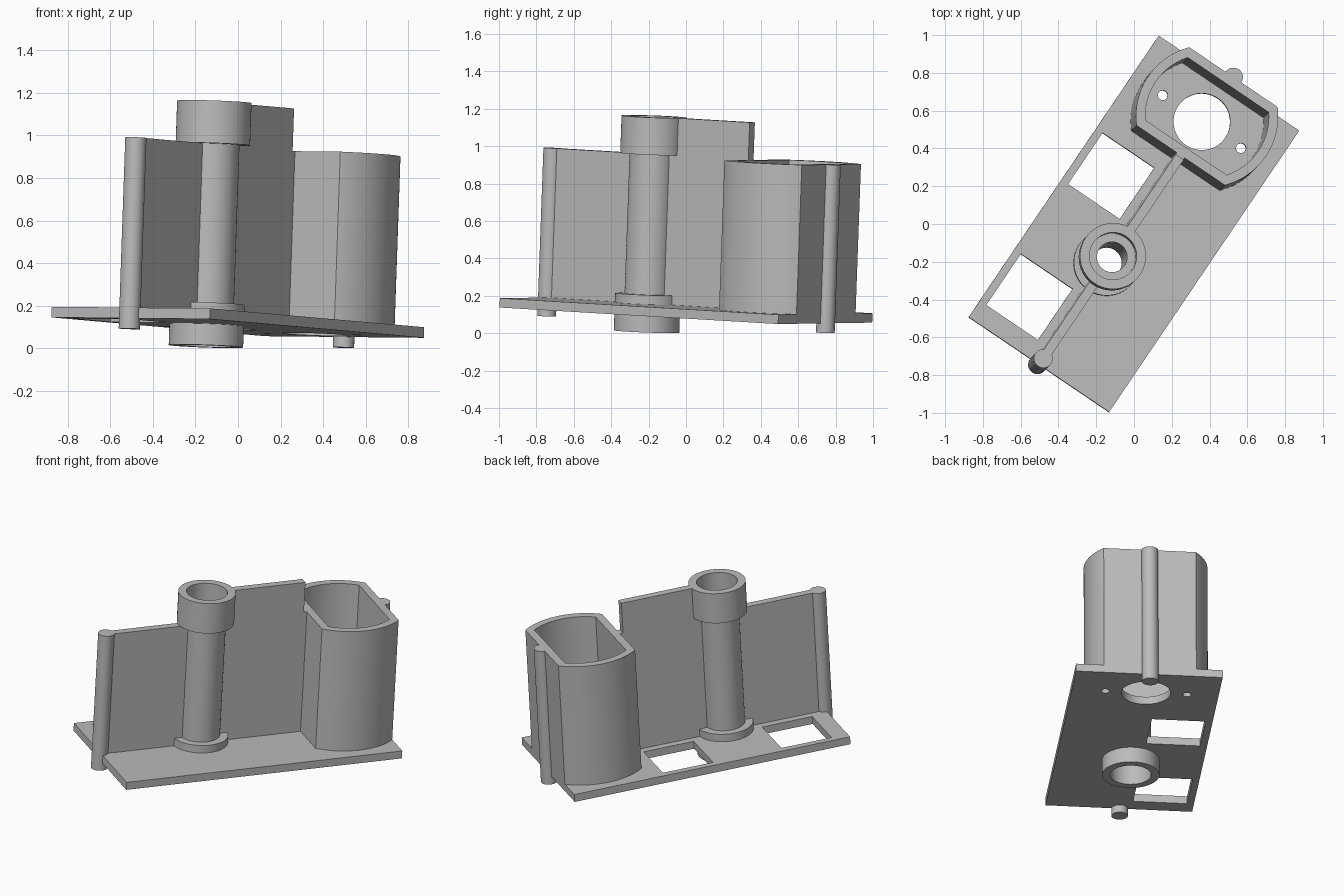
import bpy, bmesh, math
from mathutils import Matrix, Vector

cube = bpy.data.objects.get("Cube")
if cube:
    bpy.data.objects.remove(cube, do_unlink=True)

# One grey plastic
grey = bpy.data.materials.new("light grey plastic")
grey.use_nodes = True
colour = (0.5, 0.5, 0.5, 1)
grey.diffuse_color = colour
grey.node_tree.nodes["Principled BSDF"].inputs["Base Color"].default_value = colour

# Tilted bracket frame: u along the plate, v across it, w out of its top
w = Vector((0.0345, 0.036, 1)).normalized()
u = Vector((0.56, 0.828, 0))
u = (u - w * u.dot(w)).normalized()
v = w.cross(u)
FRAME = Matrix.Translation((0, 0.001, 0.147)) @ Matrix((u, v, w)).transposed().to_4x4()

MID = 0.005                  # centre line across the plate
HALF_L, HALF_W = 0.9, 0.449
TUBE_U, HOLDER_U = -0.253, 0.65
TALL, TOP, THICK = 1.0, 0.8, 0.05


def finish(name, bm):
    bmesh.ops.recalc_face_normals(bm, faces=bm.faces)
    mesh = bpy.data.meshes.new(name)
    bm.to_mesh(mesh)
    bm.free()
    mesh.materials.append(grey)
    obj = bpy.data.objects.new(name, mesh)
    bpy.context.collection.objects.link(obj)
    obj.matrix_world = FRAME
    return obj


def activate(obj):
    bpy.ops.object.select_all(action='DESELECT')
    obj.select_set(True)
    bpy.context.view_layer.objects.active = obj


def smooth(obj):
    activate(obj)
    bpy.ops.object.shade_smooth_by_angle(angle=math.radians(30))
    return obj


def prism(name, outline, low, high):
    bm = bmesh.new()
    bottom = [bm.verts.new((x, y, low)) for x, y in outline]
    top = [bm.verts.new((x, y, high)) for x, y in outline]
    bm.faces.new(bottom)
    bm.faces.new(top)
    for i in range(len(outline)):
        j = (i + 1) % len(outline)
        bm.faces.new((bottom[i], bottom[j], top[j], top[i]))
    return finish(name, bm)


def rect(x0, x1, y0, y1):
    return [(x0, y0), (x1, y0), (x1, y1), (x0, y1)]


def circle(x, y, r, n=64):
    return [(x + r * math.cos(math.tau * i / n), y + r * math.sin(math.tau * i / n))
            for i in range(n)]


def oval(x, y, r, flat, n=32):
    """Circle with two flats facing along u."""
    start = math.acos(flat / r)
    pts = []
    for side in (0, math.pi):
        for i in range(n + 1):
            a = side + start + (math.pi - 2 * start) * i / n
            pts.append((x + r * math.cos(a), y + r * math.sin(a)))
    return pts


def cut(obj, outlines, low, high):
    for outline in outlines:
        cutter = prism("cutter", outline, low, high)
        cutter.hide_render = True
        mod = obj.modifiers.new("cut", 'BOOLEAN')
        mod.operation = 'DIFFERENCE'
        mod.solver = 'EXACT'
        mod.object = cutter
        activate(obj)
        bpy.ops.object.modifier_apply(modifier=mod.name)
        bpy.data.objects.remove(cutter, do_unlink=True)


# Base plate with two windows, shaft hole, screw holes and tube seat
plate = prism("base_plate", rect(-HALF_L, HALF_L, -HALF_W, HALF_W), -THICK, 0)
holes = [rect(start, start + 0.327, 0.077, 0.407) for start in (-0.795, -0.021)]
holes.append(circle(HOLDER_U, MID, 0.15))
holes += [circle(HOLDER_U, MID + s * 0.25, 0.026, 24) for s in (-1, 1)]
holes.append(circle(TUBE_U, MID, 0.15))
cut(plate, holes, -0.2, 0.2)
smooth(plate)

# Motor holder: open oval sleeve, flush with the plate end
holder = prism("motor_holder", oval(HOLDER_U, MID, 0.377, 0.25), 0, TOP)
cut(holder, [oval(HOLDER_U, MID, 0.327, 0.2)], -0.1, TOP + 0.1)
smooth(holder)

# Bearing tube: flanged lathe with a seat at each end
profile = [(0.125, -0.15), (0.175, -0.15), (0.175, 0.05), (0.125, 0.05),
           (0.125, TOP), (0.175, TOP), (0.175, TALL), (0.125, TALL),
           (0.125, 0.85), (0.08, 0.85), (0.08, 0), (0.125, 0)]
bm = bmesh.new()
N = 64
rings = [[bm.verts.new((x + TUBE_U, y + MID, z)) for x, y in circle(0, 0, r, N)]
         for r, z in profile]
for k, ring in enumerate(rings):
    after = rings[(k + 1) % len(rings)]
    for i in range(N):
        j = (i + 1) % N
        bm.faces.new((ring[i], ring[j], after[j], after[i]))
smooth(finish("bearing_tube", bm))

# Round posts at both ends of the plate
for name, x in (("front_post", -HALF_L), ("rear_post", HALF_L)):
    smooth(prism(name, circle(x, MID, 0.05, 40), -0.1, TOP))

# Web wall joining post, tube and holder
y0, y1 = MID - THICK / 2, MID + THICK / 2
prism("front_web", rect(-HALF_L, TUBE_U - 0.11, y0, y1), 0, TOP)
prism("rear_web", rect(TUBE_U + 0.11, 0.42, y0, y1), 0, TOP)
prism("rear_web_upper", rect(TUBE_U + 0.14, 0.38, y0, y1), TOP, TALL)
